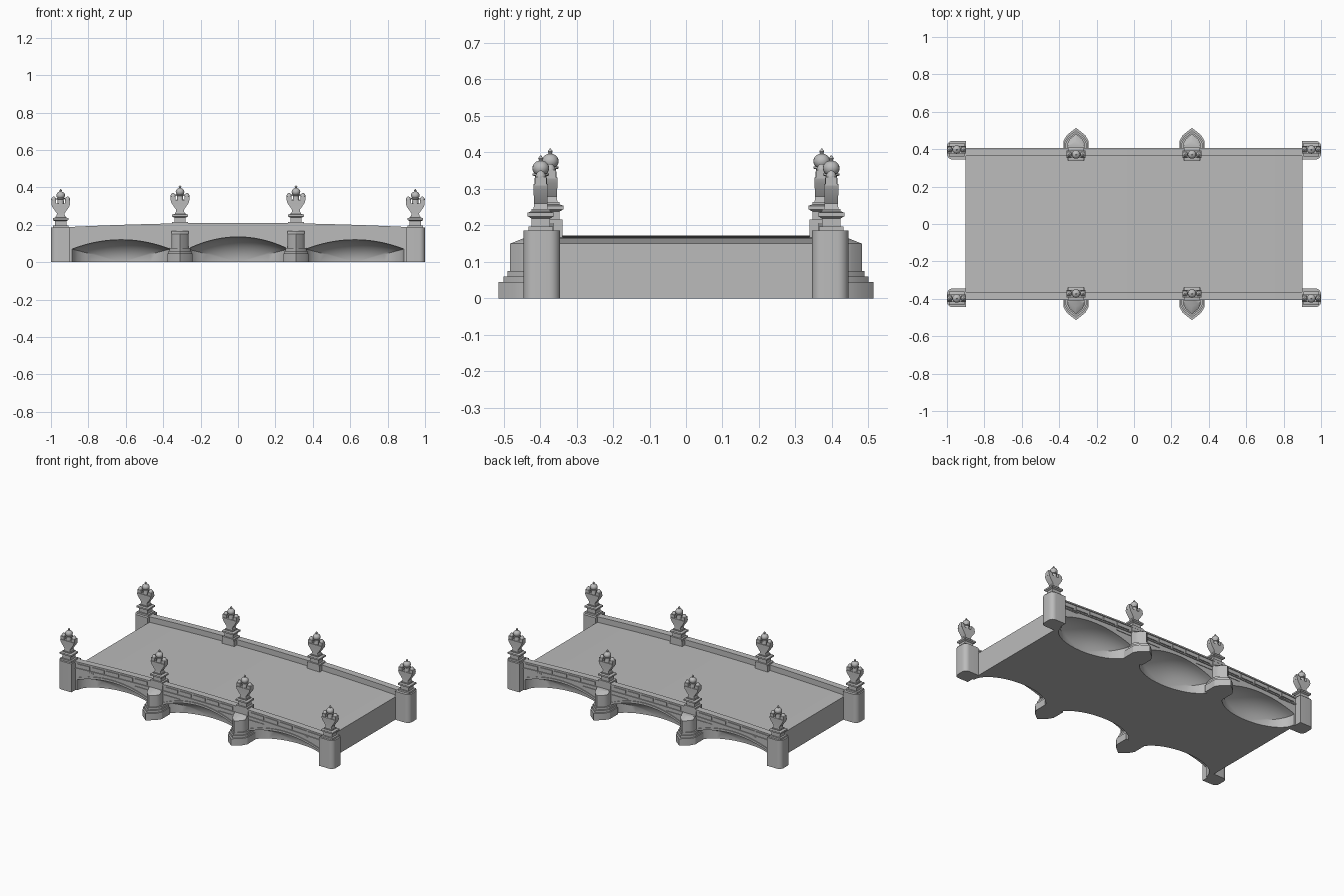
import bpy, bmesh, math

cube = bpy.data.objects.get("Cube")
if cube:
    bpy.data.objects.remove(cube, do_unlink=True)

stone = bpy.data.materials.new("grey_stone")
stone.use_nodes = True
GREY = (0.5, 0.5, 0.5, 1)
stone.diffuse_color = GREY
stone.node_tree.nodes["Principled BSDF"].inputs["Base Color"].default_value = GREY


def loft(bm, rings):
    """Skin a list of equal-sized point rings and cap both ends."""
    vs = [[bm.verts.new(p) for p in ring] for ring in rings]
    n = len(vs[0])
    for a, b in zip(vs, vs[1:]):
        for i in range(n):
            j = (i + 1) % n
            bm.faces.new((a[i], a[j], b[j], b[i]))
    bm.faces.new(vs[0])
    bm.faces.new(vs[-1])


def finish(name, bm):
    bmesh.ops.recalc_face_normals(bm, faces=bm.faces)
    me = bpy.data.meshes.new(name)
    bm.to_mesh(me)
    bm.free()
    me.materials.append(stone)
    ob = bpy.data.objects.new(name, me)
    bpy.context.collection.objects.link(ob)
    return ob


def smooth(ob):
    bpy.ops.object.select_all(action='DESELECT')
    ob.select_set(True)
    bpy.context.view_layer.objects.active = ob
    bpy.ops.object.shade_smooth_by_angle(angle=math.radians(30))


def strip(bm, x0, x1, y0, y1, low, high, n=16):
    """Bar running along x between two height functions."""
    rings = []
    for i in range(n + 1):
        x = x0 + (x1 - x0) * i / n
        rings.append([(x, y0, low(x)), (x, y1, low(x)), (x, y1, high(x)), (x, y0, high(x))])
    loft(bm, rings)


def level(z):
    return lambda x: z


def top(offset):
    """Cambered height line, measured from the parapet top."""
    return lambda x: 0.21 + offset - 0.022 * (x / 0.9) ** 2


def tiers(bm, cx, cy, z0, levels):
    """Stack of rectangular sections (z, half x, half y)."""
    loft(bm, [[(cx + a * hx, cy + b * hy, z0 + z)
               for a, b in ((-1, -1), (1, -1), (1, 1), (-1, 1))] for z, hx, hy in levels])


def lathe(bm, cx, cy, z0, profile, n=16):
    loft(bm, [[(cx + r * math.cos(math.tau * i / n), cy + r * math.sin(math.tau * i / n), z0 + z)
               for i in range(n)] for r, z in profile])


SIDES = (-1, 1)
PIER_X = 0.31
SPRING = 0.07
# centre, half width, crown height
ARCHES = [(-0.625, 0.262, 0.12), (0, 0.27, 0.135), (0.625, 0.262, 0.12)]


def arch(cx, w, crown, lift=0):
    return lambda x: SPRING + lift + (crown - SPRING) * (1 - ((x - cx) / w) ** 2)


# Solid body with cambered deck
bm = bmesh.new()
strip(bm, -0.9, 0.9, -0.4, 0.4, level(0), top(-0.038), 32)
body = finish("bridge_body", bm)

# Vaulted recesses under each arch, closing inwards
bm = bmesh.new()
for s in SIDES:
    for cx, w, crown in ARCHES:
        f = arch(cx, w, crown)
        outline = [(-w, -0.03)] + [(w * (i / 12 - 1), f(cx + w * (i / 12 - 1))) for i in range(25)] + [(w, -0.03)]
        rings = [[(cx + x, s * 0.43, z) for x, z in outline]]
        for k in range(11):
            a = math.radians(88) * k / 10
            rings.append([(cx + x * math.cos(a), s * (0.4 - 0.14 * math.sin(a)), z * math.cos(a))
                          for x, z in outline])
        loft(bm, rings)
cutter = finish("arch_cutter", bm)
cutter.hide_render = True
mod = body.modifiers.new("arches", 'BOOLEAN')
mod.operation = 'DIFFERENCE'
mod.solver = 'EXACT'
mod.object = cutter
bpy.context.view_layer.objects.active = body
bpy.ops.object.modifier_apply(modifier=mod.name)
bpy.data.objects.remove(cutter, do_unlink=True)
smooth(body)

for s in SIDES:
    side = "front" if s < 0 else "back"

    # Parapet with coping, cornice and raised panels
    bm = bmesh.new()
    strip(bm, -0.9, 0.9, s * 0.366, s * 0.4, top(-0.045), top(-0.004), 32)
    strip(bm, -0.9, 0.9, s * 0.363, s * 0.406, top(-0.009), top(0), 32)
    strip(bm, -0.9, 0.9, s * 0.39, s * 0.406, top(-0.05), top(-0.042), 32)
    for x0, x1, count in ((-0.89, -0.37, 5), (-0.25, 0.25, 5), (0.37, 0.89, 5)):
        step = (x1 - x0) / count
        for i in range(count):
            strip(bm, x0 + i * step + 0.007, x0 + (i + 1) * step - 0.007,
                  s * 0.398, s * 0.405, top(-0.036), top(-0.014), 3)
    smooth(finish(side + "_parapet", bm))

    # Arch rings and spandrel mouldings
    bm = bmesh.new()
    for cx, w, crown in ARCHES:
        strip(bm, cx - w, cx + w, s * 0.398, s * 0.405, arch(cx, w, crown), arch(cx, w, crown, 0.014), 24)
    for x0, x1 in ((0.14, 0.26), (0.36, 0.47), (0.77, 0.9)):
        for m in SIDES:
            strip(bm, m * x0, m * x1, s * 0.398, s * 0.404, level(0.136), level(0.141), 1)
    smooth(finish(side + "_arch_mouldings", bm))

    for m in SIDES:
        hand = "right" if m < 0 else "left"
        label = side + "_" + hand

        # Pointed pier with stepped base and sloping cap
        bm = bmesh.new()
        rings = []
        for z, w, tip in ((0, 0.068, 0.514), (0.045, 0.068, 0.514), (0.045, 0.062, 0.5),
                          (0.06, 0.062, 0.5), (0.06, 0.055, 0.489), (0.075, 0.055, 0.489),
                          (0.075, 0.046, 0.482), (0.15, 0.046, 0.482), (0.167, 0.046, 0.44)):
            reach = tip - 0.4
            half = [(w, 0.36), (w, 0.4 + 0.38 * reach), (0.72 * w, 0.4 + 0.66 * reach)]
            plan = half + [(0, tip)] + [(-x, y) for x, y in reversed(half)]
            rings.append([(m * PIER_X + x, s * y, z) for x, y in plan])
        loft(bm, rings)
        tiers(bm, m * PIER_X, s * 0.372, 0, [(0.14, 0.045, 0.033), (0.206, 0.045, 0.033)])
        smooth(finish(label + "_pier", bm))

        # Corner post with rounded outer end
        bm = bmesh.new()
        r = 0.03
        plan = [(0.898, 0.345)]
        for cy, start in ((0.345 + r, -90), (0.445 - r, 0)):
            for i in range(7):
                a = math.radians(start + 15 * i)
                plan.append((1 - r + r * math.cos(a), cy + r * math.sin(a)))
        plan.append((0.898, 0.445))
        loft(bm, [[(m * x, s * y, z) for x, y in plan] for z in (0, 0.186)])
        smooth(finish(label + "_corner_post", bm))

        # Lamp ornaments on the corner posts and the piers
        for place, cx, cy, z0 in (("corner", m * 0.948, s * 0.398, 0.185),
                                  ("pier", m * PIER_X, s * 0.372, 0.204)):
            bm = bmesh.new()
            tiers(bm, cx, cy, z0, [(0, 0.042, 0.034), (0.012, 0.042, 0.034), (0.012, 0.03, 0.025),
                                   (0.034, 0.03, 0.025), (0.04, 0.042, 0.036), (0.05, 0.042, 0.036),
                                   (0.054, 0.028, 0.025), (0.06, 0.028, 0.025)])
            tiers(bm, cx, cy, z0, [(0.058, 0.024, 0.02), (0.075, 0.02, 0.018),
                                   (0.112, 0.046, 0.02), (0.128, 0.05, 0.02)])
            for e in SIDES:
                tiers(bm, cx + e * 0.037, cy, z0, [(0.125, 0.013, 0.016), (0.148, 0.013, 0.016)])
                lathe(bm, cx + e * 0.037, cy, z0, [(0.014, 0.147), (0.014, 0.152), (0.01, 0.16),
                                                   (0.004, 0.165)], 12)
            lathe(bm, cx, cy, z0, [(0.018, 0.125), (0.016, 0.15), (0.023, 0.152), (0.023, 0.158)])
            globe = [(0.023 * math.cos(math.radians(a)), 0.172 + 0.021 * math.sin(math.radians(a)))
                     for a in range(-45, 76, 15)]
            lathe(bm, cx, cy, z0, globe + [(0.005, 0.195), (0.007, 0.199), (0.001, 0.207)])
            smooth(finish(label + "_" + place + "_lamp", bm))
